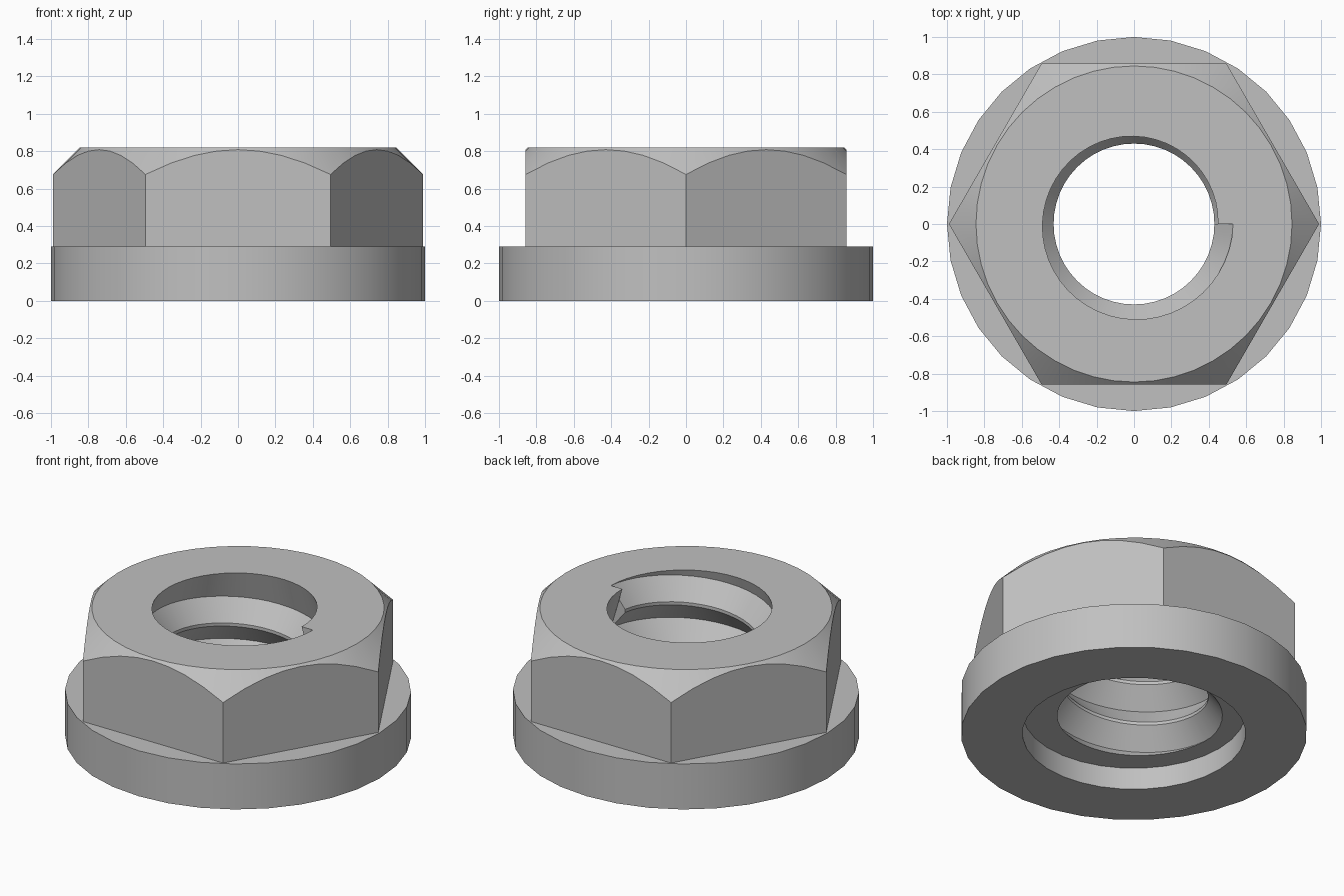
import bpy, bmesh
from math import cos, sin, pi, radians

cube = bpy.data.objects.get("Cube")
if cube:
    bpy.data.objects.remove(cube)

# Sizes
TOP, CEILING, FLANGE_TOP = 0.82, 0.14, 0.29
FLAT, CHAMFER_R = 0.857, 0.845
MAJOR, MINOR, PITCH = 0.53, 0.43, 0.27
FLANK, LAND = 0.125, 0.02

steel = bpy.data.materials.new("grey_steel")
steel.use_nodes = True
grey = (0.53, 0.53, 0.53, 1)
steel.diffuse_color = grey
steel.node_tree.nodes["Principled BSDF"].inputs["Base Color"].default_value = grey


def lathe(name, segments, profile, extra_faces=()):
    """Sweep profile(t), a list of (radius, z), once around the z axis."""
    bm = bmesh.new()
    columns = []
    for i in range(segments + 1):
        t = i / segments
        a = 2 * pi * t
        columns.append([bm.verts.new((r * cos(a), r * sin(a), z)) for r, z in profile(t)])
    for left, right in zip(columns, columns[1:]):
        for k in range(len(left) - 1):
            bm.faces.new((left[k], right[k], right[k + 1], left[k + 1]))
    for points in extra_faces:
        bm.faces.new([bm.verts.new((r, 0, z)) for r, z in points])
    bmesh.ops.remove_doubles(bm, verts=bm.verts, dist=0.0002)
    mesh = bpy.data.meshes.new(name)
    bm.to_mesh(mesh)
    bm.free()
    mesh.materials.append(steel)
    obj = bpy.data.objects.new(name, mesh)
    bpy.context.collection.objects.link(obj)
    bpy.ops.object.select_all(action="DESELECT")
    obj.select_set(True)
    bpy.context.view_layer.objects.active = obj
    bpy.ops.object.shade_smooth_by_angle(angle=radians(28))
    return obj


def thread_radius(z, valley):
    """V thread below the last valley, shallow run-out above it."""
    if z > valley:
        return MAJOR - 0.3 * (z - valley)
    s = (valley - z) % PITCH
    return max(MINOR, MAJOR - (MAJOR - MINOR) / FLANK * min(s, PITCH - s))


def body_profile(t):
    # Hex side and conical chamfer
    off = (t * 360) % 60 - 30
    hex_r = FLAT / cos(radians(off))
    points = [(hex_r, FLANGE_TOP), (hex_r, TOP - hex_r + CHAMFER_R), (CHAMFER_R, TOP)]
    # Threaded bore, following the helix
    valley = TOP - PITCH + PITCH * t
    heights = [TOP]
    for turn in range(4):
        z = valley - turn * PITCH
        heights += [z, z - FLANK, z - FLANK - LAND]
    for z in heights:
        z = max(z, CEILING)
        points.append((thread_radius(z, valley), z))
    # Ceiling of the counterbore
    points.append((0.65, CEILING))
    return points


# End walls where the thread stops
low = TOP - PITCH
cross = (0.471, 0.746)
upper_wall = [(thread_radius(TOP, low), TOP), cross, (MAJOR, TOP)]
lower_wall = [(MAJOR, low), (MINOR, TOP - FLANK - LAND), (MINOR, TOP - FLANK), cross]

lathe("hex_body_with_thread", 48, body_profile, [upper_wall, lower_wall])

# Round flange with counterbore underneath
flange = [(0.645, CEILING), (0.645, 0), (1, 0), (1, FLANGE_TOP), (0.8, FLANGE_TOP)]
lathe("flange", 32, lambda t: flange)
